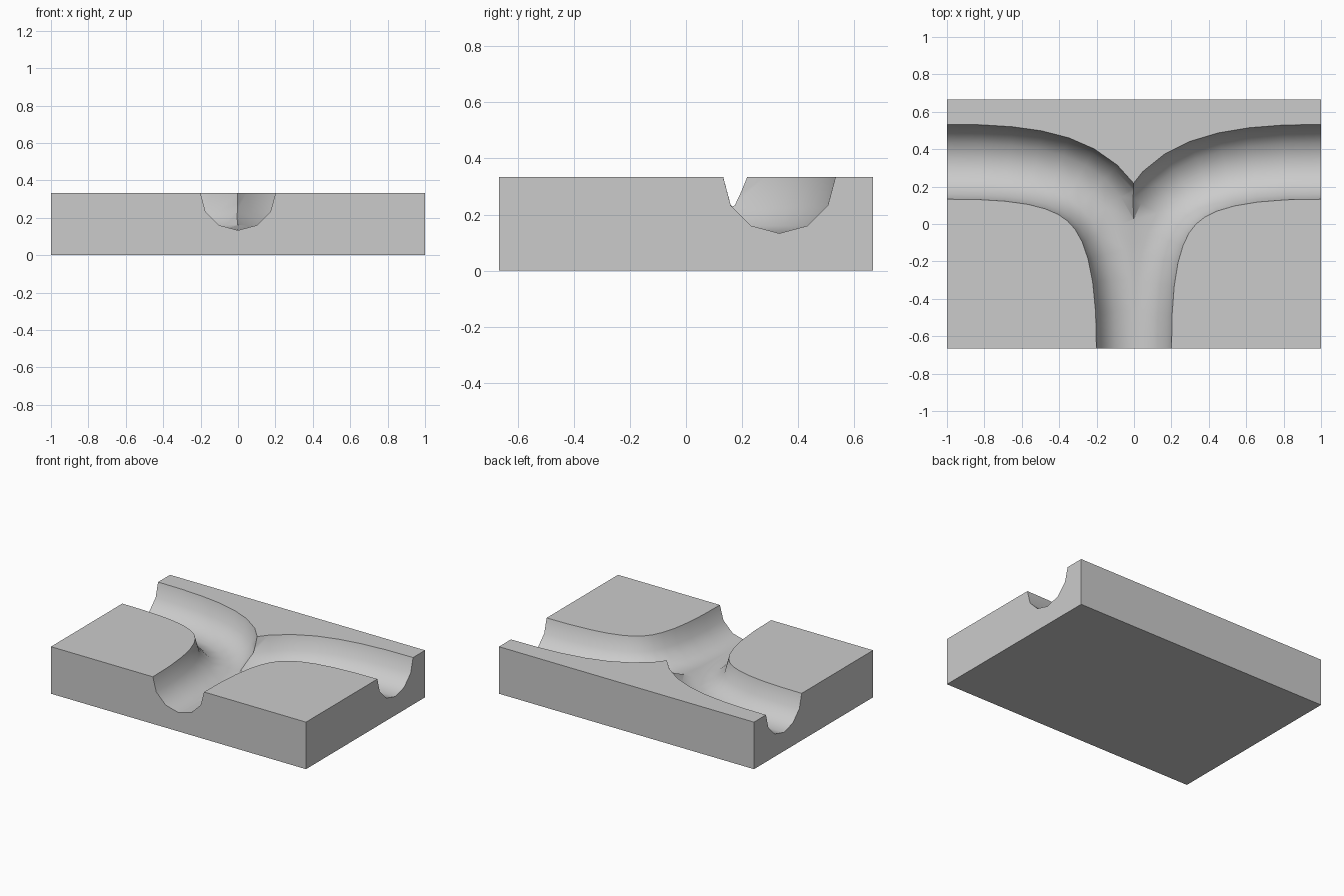
import bpy, bmesh, math
from mathutils import Vector

if "Cube" in bpy.data.objects:
    bpy.data.objects.remove(bpy.data.objects["Cube"])

TOP, RADIUS, SIDES, STEPS = 1 / 3, 0.2, 12, 12
HX, HY = 1.0, 2 / 3


def make_object(name, bm):
    bmesh.ops.recalc_face_normals(bm, faces=bm.faces)
    mesh = bpy.data.meshes.new(name)
    bm.to_mesh(mesh)
    bm.free()
    obj = bpy.data.objects.new(name, mesh)
    bpy.context.collection.objects.link(obj)
    return obj


def bent_tube(name, side, a, b):
    """Twelve-sided tube bending from the front edge out to one side edge."""
    p = [Vector(v) for v in ((0, -HY), (0, a), (side * b, TOP), (side * HX, TOP))]
    path = []
    for i in range(STEPS + 1):
        t = i / STEPS
        u = 1 - t
        pos = p[0]*u**3 + p[1]*3*u*u*t + p[2]*3*u*t*t + p[3]*t**3
        tan = (p[1]-p[0])*u*u + (p[2]-p[1])*2*u*t + (p[3]-p[2])*t*t
        path.append((pos, tan.normalized()))
    # overshoot both ends so the cut is clean
    path[0] = (path[0][0] - path[0][1] * 0.05, path[0][1])
    path[-1] = (path[-1][0] + path[-1][1] * 0.05, path[-1][1])
    bm = bmesh.new()
    rings = []
    for pos, tan in path:
        n = Vector((tan.y, -tan.x))
        ring = []
        for k in range(SIDES):
            ang = 2 * math.pi * k / SIDES
            q = pos + n * RADIUS * math.cos(ang)
            ring.append(bm.verts.new((q.x, q.y, TOP + RADIUS * math.sin(ang))))
        rings.append(ring)
    for r0, r1 in zip(rings, rings[1:]):
        for k in range(SIDES):
            j = (k + 1) % SIDES
            bm.faces.new((r0[k], r0[j], r1[j], r1[k]))
    bm.faces.new(rings[0])
    bm.faces.new(rings[-1])
    obj = make_object(name, bm)
    obj.hide_render = True
    return obj


# Solid slab
bm = bmesh.new()
bmesh.ops.create_cube(bm, size=1)
for v in bm.verts:
    v.co = (v.co.x * 2 * HX, v.co.y * 2 * HY, (v.co.z + 0.5) * TOP)
block = make_object("forked_channel_block", bm)

# Two curved channels carved from the top
cutters = [bent_tube("right_channel_cutter", 1, 0.15, 0.17),
           bent_tube("left_channel_cutter", -1, 0.22, 0.26)]
bpy.context.view_layer.objects.active = block
block.select_set(True)
for c in cutters:
    mod = block.modifiers.new(c.name, 'BOOLEAN')
    mod.operation = 'DIFFERENCE'
    mod.solver = 'EXACT'
    mod.object = c
    bpy.ops.object.modifier_apply(modifier=mod.name)
for c in cutters:
    bpy.data.objects.remove(c)

bpy.ops.object.shade_smooth_by_angle(angle=math.radians(40))
